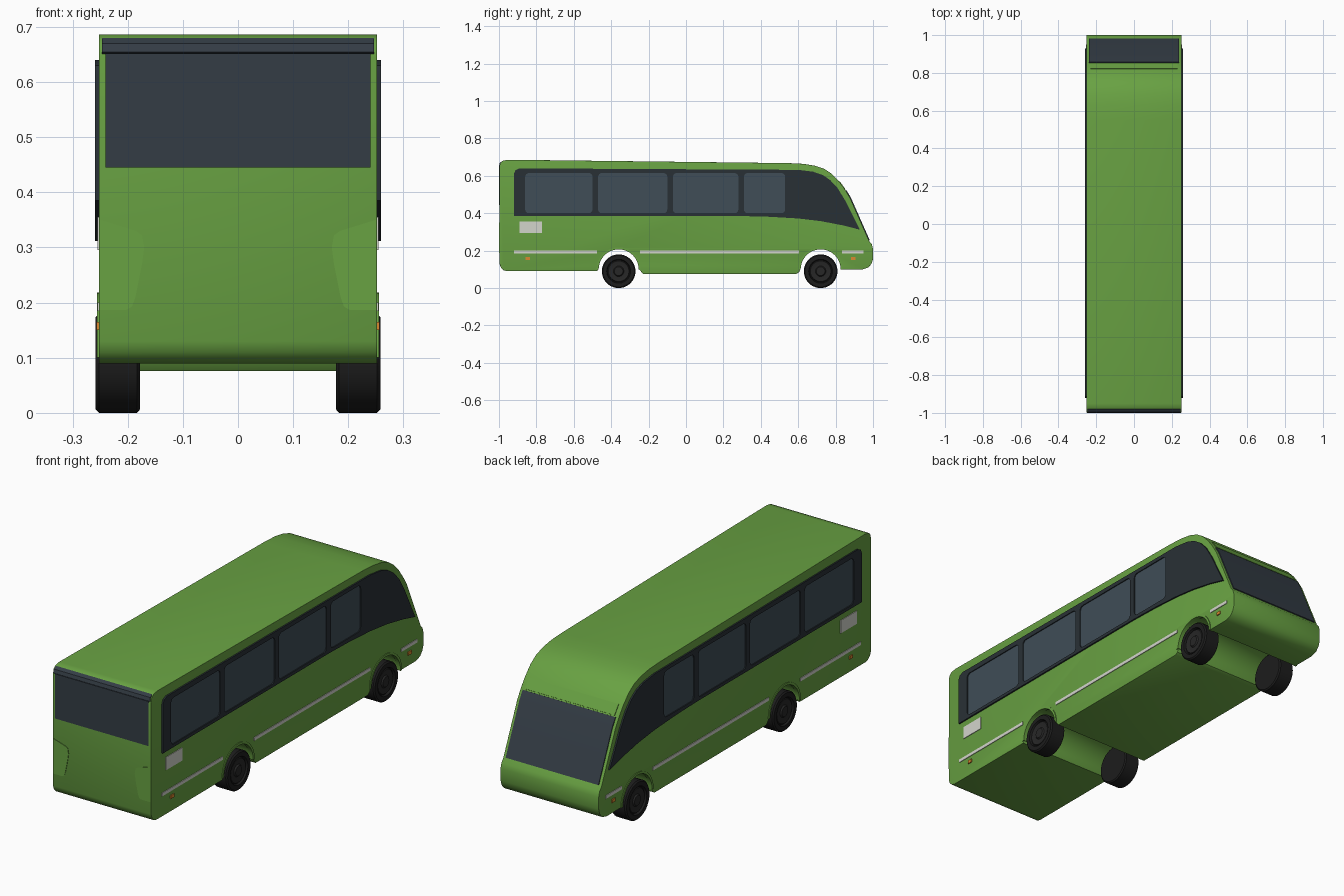
import bpy, bmesh, math
from mathutils import Matrix

if "Cube" in bpy.data.objects:
    bpy.data.objects.remove(bpy.data.objects["Cube"])


def material(name, rgb):
    m = bpy.data.materials.new(name)
    m.diffuse_color = (*rgb, 1)
    m.use_nodes = True
    m.node_tree.nodes["Principled BSDF"].inputs["Base Color"].default_value = m.diffuse_color
    return m


GREEN = material("green_paint", (0.14, 0.36, 0.055))
DARK = material("dark_glass", (0.034, 0.046, 0.06))
TRIM = material("window_trim", (0.022, 0.03, 0.036))
PANE = material("pane_glass", (0.05, 0.075, 0.095))
WHITE = material("pale_trim", (0.65, 0.66, 0.6))
ORANGE = material("orange_lamp", (0.7, 0.25, 0.03))
RUBBER = material("rubber", (0.012, 0.012, 0.012))
HUB = material("hub", (0.02, 0.02, 0.02))


def finish(name, mesh, mat, mirror=False, angle=35):
    ob = bpy.data.objects.new(name, mesh)
    bpy.context.collection.objects.link(ob)
    mesh.materials.clear()
    mesh.materials.append(mat)
    bpy.ops.object.select_all(action='DESELECT')
    ob.select_set(True)
    bpy.context.view_layer.objects.active = ob
    bpy.ops.object.shade_smooth_by_angle(angle=math.radians(angle))
    if mirror:
        ob.modifiers.new("mirror", 'MIRROR')
    return ob


def plate(name, loops, d0, d1, mat, mirror=False, facing='X', bevel=0):
    """Extrude outlines (first is outer, others are holes) along x, or along -y."""
    cu = bpy.data.curves.new(name, 'CURVE')
    cu.dimensions, cu.fill_mode, cu.extrude = '2D', 'BOTH', (d1 - d0) / 2
    for loop in loops:
        s = cu.splines.new('POLY')
        s.points.add(len(loop) - 1)
        for p, (a, b) in zip(s.points, loop):
            p.co = (a, b, 0, 1)
        s.use_cyclic_u = True
    tmp = bpy.data.objects.new(name + "_tmp", cu)
    bpy.context.collection.objects.link(tmp)
    bpy.context.view_layer.update()
    mesh = bpy.data.meshes.new_from_object(tmp.evaluated_get(bpy.context.evaluated_depsgraph_get()))
    bpy.data.objects.remove(tmp)
    if facing == 'X':
        turn = Matrix(((0, 0, 1, 0), (1, 0, 0, 0), (0, 1, 0, 0), (0, 0, 0, 1)))
    else:
        turn = Matrix(((1, 0, 0, 0), (0, 0, -1, 0), (0, 1, 0, 0), (0, 0, 0, 1)))
    mesh.transform(turn @ Matrix.Translation((0, 0, (d0 + d1) / 2)))
    bm = bmesh.new()
    bm.from_mesh(mesh)
    bmesh.ops.remove_doubles(bm, verts=bm.verts, dist=1e-5)
    bmesh.ops.dissolve_limit(bm, angle_limit=0.01, verts=bm.verts, edges=bm.edges)
    bmesh.ops.recalc_face_normals(bm, faces=bm.faces)
    if bevel:
        rim = [e for e in bm.edges if len(e.link_faces) == 2 and e.calc_face_angle() > 0.9
               and any(abs(f.normal.x) > 0.99 for f in e.link_faces)]
        bmesh.ops.bevel(bm, geom=rim, offset=bevel, segments=3, profile=0.5,
                        affect='EDGES', clamp_overlap=True)
    bm.to_mesh(mesh)
    bm.free()
    return finish(name, mesh, mat, mirror)


def arc(cy, cz, r, a0, a1, n):
    return [(cy + r * math.cos(math.radians(a0 + (a1 - a0) * i / n)),
             cz + r * math.sin(math.radians(a0 + (a1 - a0) * i / n))) for i in range(n + 1)]


def rect(a0, a1, b0, b1, r=0):
    if not r:
        return [(a0, b0), (a1, b0), (a1, b1), (a0, b1)]
    return (arc(a1 - r, b1 - r, r, 0, 90, 4) + arc(a0 + r, b1 - r, r, 90, 180, 4)
            + arc(a0 + r, b0 + r, r, 180, 270, 4) + arc(a1 - r, b0 + r, r, 270, 360, 4))


def band(pts, dy, dz):
    """Thin outline hugging a stretch of the body profile."""
    return [(y + dy, z + dz) for y, z in pts] + [(y - dy, z - dz) for y, z in reversed(pts)]


WHEELS = {"rear": -0.36, "front": 0.72}
W = 0.252

# Body shell: side profile with full-width wheel tunnels
profile = ([(-0.997, 0.13), (-0.997, 0.645), (-0.992, 0.668), (-0.978, 0.681), (-0.95, 0.686),
            (0, 0.677), (0.55, 0.668), (0.63, 0.664), (0.69, 0.654), (0.74, 0.637), (0.78, 0.61),
            (0.82, 0.568), (0.85, 0.527), (0.877, 0.483), (0.94, 0.34), (0.98, 0.25), (0.993, 0.235),
            (1, 0.21), (1, 0.155), (0.992, 0.13), (0.975, 0.11), (0.945, 0.1)]
           + arc(WHEELS["front"], 0.1, 0.11, 0, 180, 16) + [(0.605, 0.085), (0.59, 0.076), (-0.23, 0.076)]
           + arc(WHEELS["rear"], 0.1, 0.11, 0, 180, 16)
           + [(-0.475, 0.09), (-0.955, 0.09), (-0.975, 0.095), (-0.99, 0.11)])
plate("body", [profile], -W, W, GREEN, bevel=0.009)

# Side window band with rounded openings and panes behind it
outline = ([(-0.92, 0.385), (-0.92, 0.61), (-0.912, 0.63), (-0.89, 0.64), (0, 0.637), (0.6, 0.632),
            (0.68, 0.622), (0.73, 0.605), (0.77, 0.578), (0.81, 0.535), (0.85, 0.47), (0.93, 0.312),
            (0.84, 0.335), (0.72, 0.358), (0.6, 0.372), (0.45, 0.381), (0.3, 0.385)])
panes = [(-0.86, -0.5), (-0.47, -0.1), (-0.07, 0.28), (0.31, 0.53)]
plate("side_window_band", [outline] + [rect(a, b, 0.4, 0.615, 0.02) for a, b in panes],
      W - 0.006, 0.259, TRIM, True)
for i, (a, b) in enumerate(panes):
    plate(f"side_pane_{i + 1}", [rect(a - 0.005, b + 0.005, 0.395, 0.62)], W - 0.006, 0.2545, PANE, True)

# Side trim: stripes, vent panel, marker lamps
for i, (a, b) in enumerate([(-0.92, -0.475), (-0.245, 0.605), (0.835, 0.95)]):
    plate(f"side_stripe_{i + 1}", [rect(a, b, 0.185, 0.2)], W - 0.004, W + 0.003, WHITE, True)
plate("side_vent", [rect(-0.89, -0.77, 0.295, 0.355)], W - 0.004, W + 0.003, WHITE, True)
for i, y in enumerate((-0.845, 0.895)):
    plate(f"marker_lamp_{i + 1}", [rect(y - 0.012, y + 0.012, 0.15, 0.165)], W - 0.004, W + 0.005, ORANGE, True)

# Windscreen and green header above it
plate("windscreen", [band([(0.853, 0.522), (0.877, 0.483), (0.94, 0.34), (0.978, 0.2545)], 0.004, 0.002)],
      -0.238, 0.238, DARK)
plate("windscreen_header", [band([(0.82, 0.568), (0.85, 0.527)], 0.0025, 0.002)], -0.23, 0.23, GREEN)

# Rear window, upper strip and tail corner panels
plate("rear_window", [rect(-0.24, 0.24, 0.445, 0.652)], 0.99, 1.0, DARK, facing='Y')
plate("rear_top_strip", [band([(-0.997, 0.652), (-0.992, 0.668), (-0.978, 0.678)], -0.003, 0.002)],
      -0.247, 0.247, DARK)
tail = [(0.25, 0.35), (0.185, 0.33), (0.174, 0.322), (0.17, 0.3), (0.174, 0.27), (0.186, 0.21),
        (0.192, 0.193), (0.202, 0.187), (0.25, 0.187)]
plate("tail_panel", [tail], 0.99, 0.9995, GREEN, True, facing='Y')

# Wheel arch lips and wheels
def lathe(name, prof, y, mat):
    bm = bmesh.new()
    vs = [bm.verts.new((x, y, 0.09 + r)) for x, r in prof]
    es = [bm.edges.new(p) for p in zip(vs, vs[1:])]
    bmesh.ops.spin(bm, geom=vs + es, cent=(0, y, 0.09), axis=(1, 0, 0),
                   angle=math.tau, steps=40, use_duplicate=False)
    bmesh.ops.remove_doubles(bm, verts=bm.verts, dist=1e-5)
    bmesh.ops.recalc_face_normals(bm, faces=bm.faces)
    mesh = bpy.data.meshes.new(name)
    bm.to_mesh(mesh)
    bm.free()
    return finish(name, mesh, mat, True)


for end, y in WHEELS.items():
    plate(f"{end}_arch_lip", [arc(y, 0.1, 0.118, 0, 180, 20) + arc(y, 0.1, 0.107, 180, 0, 20)],
          0.235, 0.2555, GREEN, True)
    lathe(f"{end}_tyre", [(0.18, 0), (0.178, 0.084), (0.183, 0.09), (0.252, 0.09), (0.258, 0.084),
                          (0.258, 0.064), (0.248, 0.06), (0.248, 0)], y, RUBBER)
    lathe(f"{end}_hub", [(0.247, 0.058), (0.253, 0.055), (0.25, 0.04), (0.25, 0.028),
                         (0.256, 0.023), (0.256, 0)], y, HUB)
